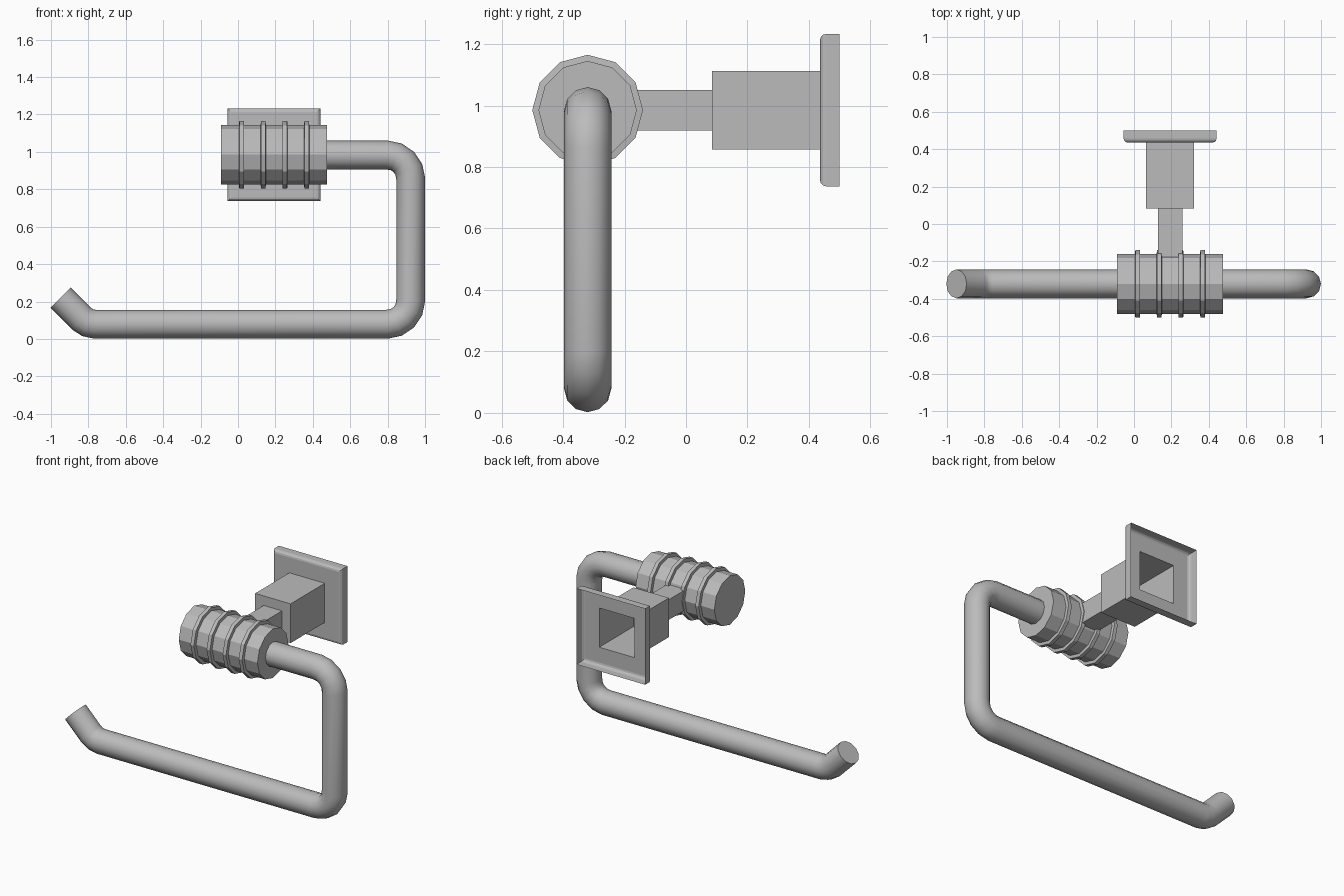
import bpy, bmesh, math
from mathutils import Vector

cube = bpy.data.objects.get("Cube")
if cube:
    bpy.data.objects.remove(cube)

grey = bpy.data.materials.new("satin grey")
grey.use_nodes = True
grey.diffuse_color = (0.5, 0.5, 0.5, 1)
grey.node_tree.nodes["Principled BSDF"].inputs["Base Color"].default_value = (0.5, 0.5, 0.5, 1)

AXIS_Y, AXIS_Z, MOUNT_X = -0.32, 0.985, 0.193


def loft(name, rings, cap_start=False, cap_end=False, smooth=False):
    """Skin a list of equal-length point rings."""
    bm = bmesh.new()
    rows = [[bm.verts.new(p) for p in ring] for ring in rings]
    for a, b in zip(rows, rows[1:]):
        for i in range(len(a)):
            j = (i + 1) % len(a)
            bm.faces.new((a[i], a[j], b[j], b[i]))
    if cap_start:
        bm.faces.new(rows[0])
    if cap_end:
        bm.faces.new(rows[-1])
    bmesh.ops.recalc_face_normals(bm, faces=bm.faces)
    mesh = bpy.data.meshes.new(name)
    bm.to_mesh(mesh)
    bm.free()
    mesh.materials.append(grey)
    obj = bpy.data.objects.new(name, mesh)
    bpy.context.collection.objects.link(obj)
    if smooth:
        bpy.ops.object.select_all(action="DESELECT")
        obj.select_set(True)
        bpy.context.view_layer.objects.active = obj
        bpy.ops.object.shade_smooth_by_angle(angle=math.radians(40))
    return obj


def square(half, y):
    return [(MOUNT_X + sx * half, y, AXIS_Z + sz * half)
            for sx, sz in ((-1, -1), (1, -1), (1, 1), (-1, 1))]


def circle(centre, radius, u, v, sides=12):
    steps = [2 * math.pi * i / sides for i in range(sides)]
    return [centre + radius * (math.cos(t) * u + math.sin(t) * v) for t in steps]


# Wall plate: an open-backed shell with a rounded front rim
plate = [(0.248, 0.5)]
for k in range(4):
    t = k * math.pi / 6
    plate.append((0.228 + 0.02 * math.cos(t), 0.456 - 0.02 * math.sin(t)))
plate.append((0.128, 0.436))
loft("wall_plate", [square(h, y) for h, y in plate])

# Hollow block and the narrower arm
loft("mount_block", [square(h, y) for h, y in ((0.128, 0.436), (0.128, 0.084), (0.066, 0.084))])
loft("support_arm", [square(0.066, y) for y in (0.084, -0.2)], cap_end=True)

# Twelve-sided barrel with four raised bands
profile = [(-0.092, 0.16)]
for k in range(4):
    x = 0.019 + k * 0.116
    profile += [(x - 0.014, 0.16), (x - 0.012, 0.18), (x + 0.012, 0.18), (x + 0.014, 0.16)]
profile.append((0.476, 0.16))
Y, Z = Vector((0, 1, 0)), Vector((0, 0, 1))
loft("barrel", [circle(Vector((x, AXIS_Y, AXIS_Z)), r, Y, Z) for x, r in profile], True, True)


# Bent rod: straight runs joined by filleted corners
def fillet(prev, corner, nxt, radius, steps):
    a, b = (prev - corner).normalized(), (nxt - corner).normalized()
    half = a.angle(b) / 2
    middle = corner + (a + b).normalized() * radius / math.sin(half)
    reach = radius / math.tan(half)
    start, end = corner + a * reach - middle, corner + b * reach - middle
    turn = start.angle(end)
    return [middle + (start * math.sin((1 - k / steps) * turn) + end * math.sin(k / steps * turn))
            / math.sin(turn) for k in range(steps + 1)]


corners = [Vector((x, AXIS_Y, z)) for x, z in
           ((0.46, 0.983), (0.923, 0.983), (0.923, 0.079), (-0.807, 0.079), (-0.949, 0.221))]
path = [corners[0]]
for i, (radius, steps) in enumerate(((0.125, 4), (0.125, 4), (0.1, 2)), 1):
    path += fillet(corners[i - 1], corners[i], corners[i + 1], radius, steps)
path.append(corners[-1])

rings = []
for i, p in enumerate(path):
    before = (p - path[i - 1]).normalized() if i else None
    after = (path[i + 1] - p).normalized() if i < len(path) - 1 else None
    tangent = ((before or after) + (after or before)).normalized()
    rings.append(circle(p, 0.077, Y, tangent.cross(Y)))
loft("towel_rod", rings, True, True, smooth=True)
